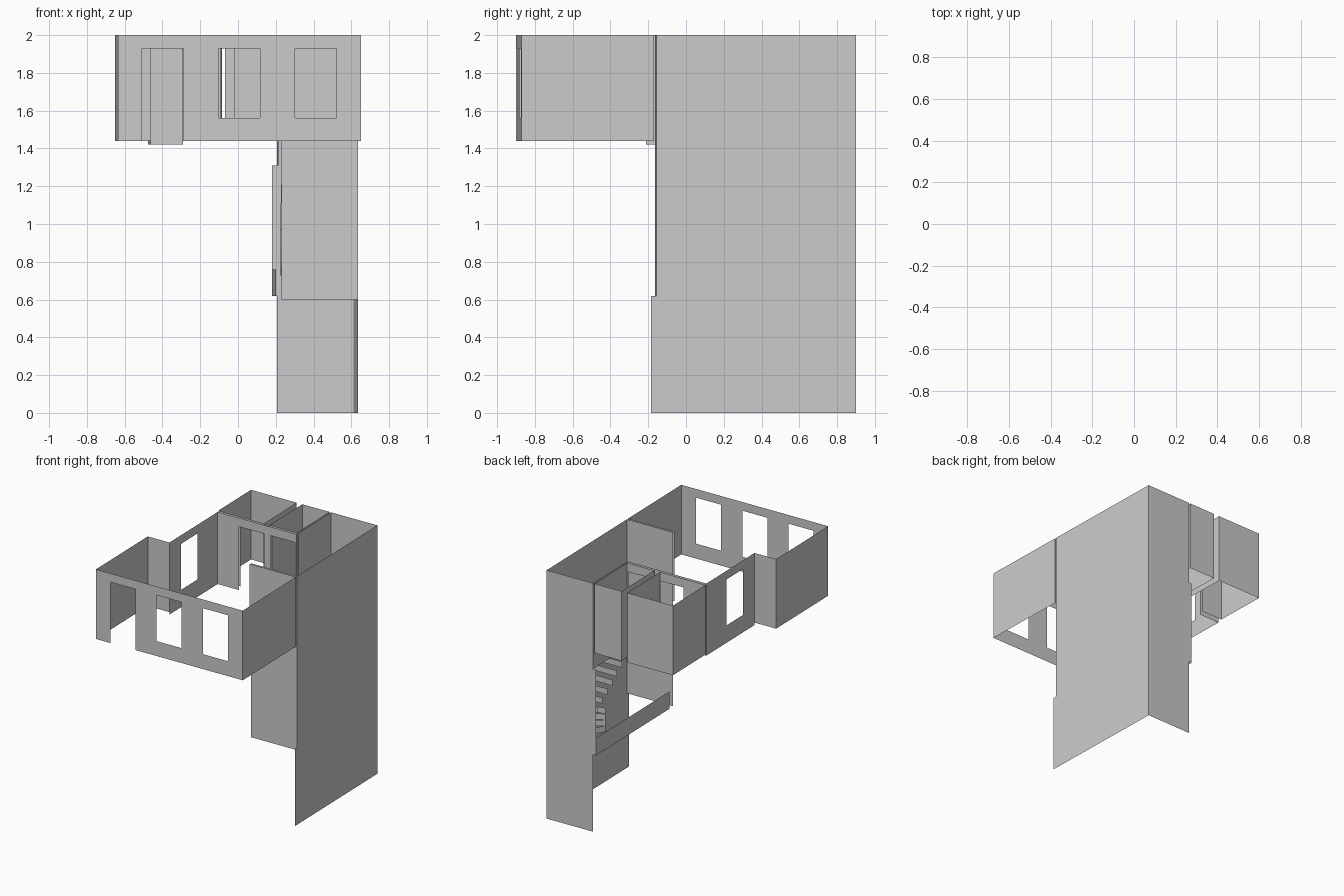
import bpy, math
from mathutils import Matrix, Vector

if "Cube" in bpy.data.objects:
    bpy.data.objects.remove(bpy.data.objects["Cube"])

# The whole plan is turned slightly about z
TURN = Matrix.Rotation(math.radians(1.33), 4, 'Z')


def sheet(name, verts, faces):
    me = bpy.data.meshes.new(name)
    me.from_pydata([TURN @ Vector(v) for v in verts], [], faces)
    me.update()
    ob = bpy.data.objects.new(name, me)
    bpy.context.collection.objects.link(ob)
    return ob


def wall(name, p, q, z0, z1=2.0, holes=()):
    """Flat wall from p to q; holes are (start, end, low, high) distances along it."""
    p, q = Vector(p), Vector(q)
    length = (q - p).length
    d = (q - p) / length
    ss = sorted({0, length, *(s for h in holes for s in h[:2])})
    zs = sorted({z0, z1, *(z for h in holes for z in h[2:])})
    verts = [(*(p + d * s), z) for z in zs for s in ss]
    n = len(ss)
    faces = []
    for j in range(len(zs) - 1):
        for i in range(n - 1):
            s, z = (ss[i] + ss[i + 1]) / 2, (zs[j] + zs[j + 1]) / 2
            if any(a < s < b and c < z < e for a, b, c, e in holes):
                continue
            a = j * n + i
            faces.append((a, a + 1, a + 1 + n, a + n))
    return sheet(name, verts, faces)


XR, XL, YF, YB = 0.631, -0.656, -0.885, 0.885
SILL, HEAD = 1.56, 1.93
FLOOR, HALL = 1.44, 1.42

# Main room: front wall with a door and two windows, sides and returns
wall("main_front_wall", (XL, YF), (XR, YF), FLOOR, holes=[
    (0.127, 0.347, FLOOR, HEAD), (0.532, 0.752, SILL, HEAD), (0.937, 1.157, SILL, HEAD)])
wall("main_right_wall", (XR, YF), (XR, -0.185), FLOOR)
wall("main_back_right_wall", (0.226, -0.185), (XR, -0.185), FLOOR)
wall("main_left_wall", (XL, YF), (XL, -0.202), FLOOR)
wall("main_left_return", (XL, -0.202), (-0.466, -0.202), FLOOR)

# Hall: windowed side wall and back wall with two doorways
wall("hall_left_wall", (-0.466, -0.202), (-0.466, 0.432), HALL,
     holes=[(0.153, 0.367, SILL, HEAD)])
wall("hall_back_wall_left", (-0.466, 0.432), (-0.06, 0.432), HALL,
     holes=[(0.186, 0.406, HALL, HEAD)])
wall("hall_back_wall_right", (-0.06, 0.432), (0.226, 0.432), FLOOR,
     holes=[(0.055, 0.27, FLOOR, HEAD)])

# Two small back rooms
for label, x0, x1, a, b in (("left", -0.475, -0.075, -0.28, -0.08),
                            ("middle", -0.025, 0.212, -0.005, 0.21)):
    wall(label + "_room_front", (x0, 0.455), (x1, 0.455), FLOOR,
         holes=[(a - x0, b - x0, FLOOR, HEAD)])
    wall(label + "_room_back", (x0, YB), (x1, YB), FLOOR)
    wall(label + "_room_left", (x0, 0.455), (x0, YB), FLOOR)
    wall(label + "_room_right", (x1, 0.455), (x1, YB), FLOOR)

# Stairwell shell
XS = 0.226
wall("stairwell_front_wall", (XS, -0.17), (XR, -0.17), 0.60)
wall("stairwell_right_wall", (XR, -0.17), (XR, YB), 0.62)
wall("stairwell_back_wall", (XS, YB), (XR, YB), 0.0)
wall("stairwell_left_wall", (XS, 0.455), (XS, YB), 1.31)
wall("lower_right_wall", (XR, -0.2), (XR, YB), 0.0, 0.62)
wall("stair_back_nib", (0.2, YB), (XS, YB), 0.62, 1.31)
wall("stair_low_wall", (0.2, -0.08), (0.2, YB), 0.62, 0.76)

# Straight flight of open risers climbing to the front
RISE, GO = 0.048, 0.0635
for i in range(11):
    y, z = 0.80 - GO * i, 0.92 + RISE * i
    wall(f"riser_{i}", (0.24, y), (XR, y), z, min(z + RISE, FLOOR))

# Winder risers fanning round the newel at the back
for i, end in enumerate([(0.36, 0.88), (0.50, 0.88), (0.62, 0.87), (0.62, 0.78)]):
    z = 0.728 + RISE * i
    wall(f"winder_riser_{i}", (0.24, 0.70), end, z, z + RISE)
